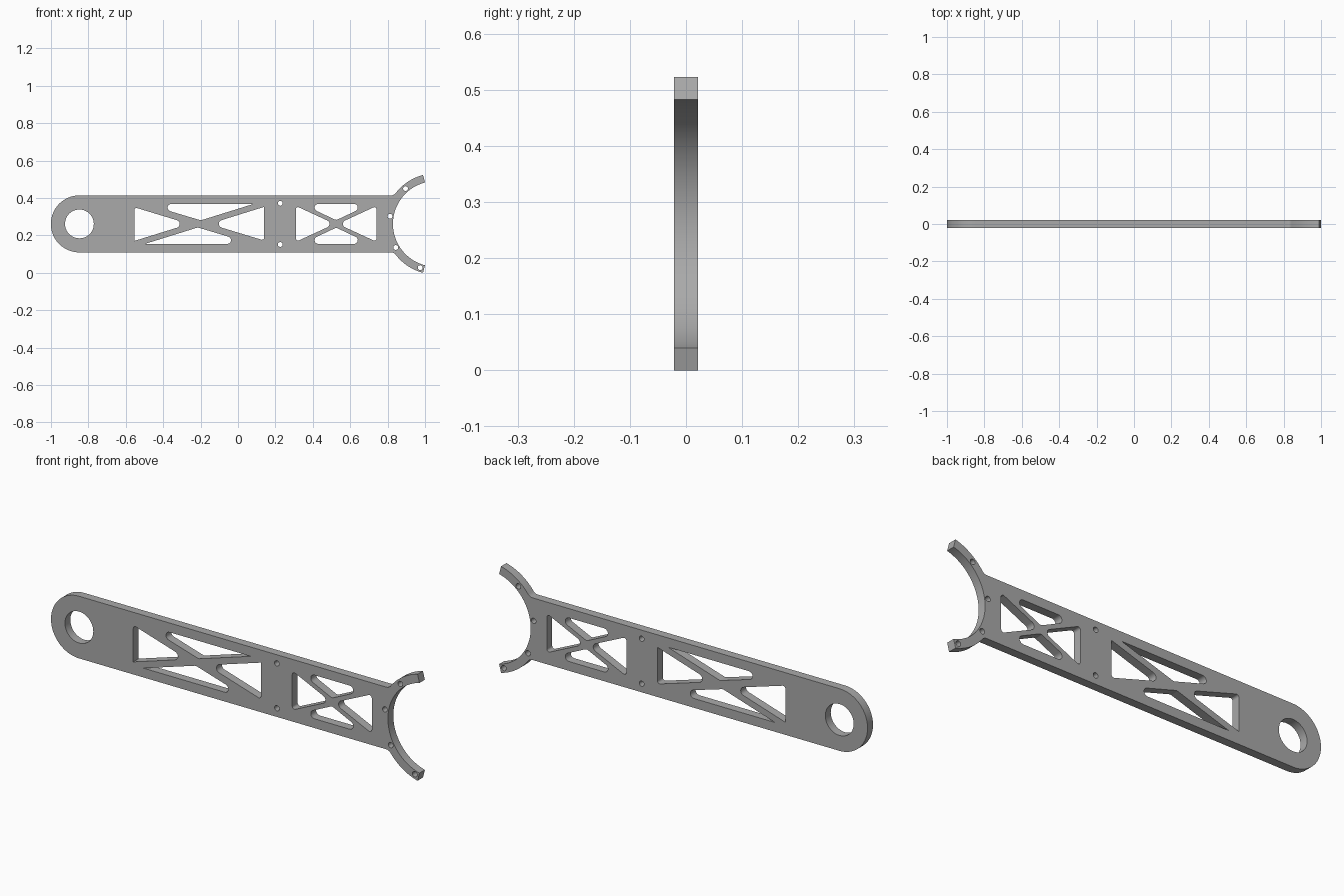
import bpy
from math import sin, cos, tan, pi, radians, asin, sqrt
from mathutils import Vector

if "Cube" in bpy.data.objects:
    bpy.data.objects.remove(bpy.data.objects["Cube"], do_unlink=True)

AXIS = 0.261          # height of the arm's centre line
HALF_THICK = 0.021
HALF_WIDTH = 0.1525
EYE_X = -0.848        # centre of the rounded end
CLAMP_X = 1.057       # centre of the open clamp arc
R_IN, R_OUT = 0.2285, 0.27
CLAMP_END = radians(104.5)


def arc(cx, cy, r, a0, a1, n):
    return [Vector((cx + r * cos(a0 + (a1 - a0) * i / n),
                    cy + r * sin(a0 + (a1 - a0) * i / n))) for i in range(n + 1)]


def circle(cx, cy, r, n):
    return arc(cx, cy, r, 0, 2 * pi, n)[:-1]


def rounded(corners, n=8):
    """Polygon from (x, y, fillet radius) corners."""
    pts = [Vector(c[:2]) for c in corners]
    out = []
    for i, p in enumerate(pts):
        r = corners[i][2]
        if r == 0:
            out.append(p)
            continue
        u = (pts[i - 1] - p).normalized()
        v = (pts[(i + 1) % len(pts)] - p).normalized()
        half = u.angle(v) / 2
        centre = p + (u + v).normalized() * (r / sin(half))
        start = p + u * (r / tan(half)) - centre
        end = p + v * (r / tan(half)) - centre
        total = start.angle_signed(end)     # clockwise positive
        for k in range(n + 1):
            a = -total * k / n
            out.append(centre + Vector((start.x * cos(a) - start.y * sin(a),
                                        start.x * sin(a) + start.y * cos(a))))
    return out


def turned(points, cx, sign):
    return [Vector((cx + sign * p.x, sign * p.y)) for p in points]


# Outer outline: upper half, then mirrored
fillet = 0.03
rise = HALF_WIDTH + fillet
reach = R_OUT + fillet
join = pi - asin(rise / reach)
fillet_x = CLAMP_X - sqrt(reach ** 2 - rise ** 2)
upper = arc(EYE_X, 0, HALF_WIDTH, pi, pi / 2, 24)
upper += arc(fillet_x, rise, fillet, -pi / 2, join - pi, 8)
upper += arc(CLAMP_X, 0, R_OUT, join, CLAMP_END, 16)[1:]
upper += arc(CLAMP_X, 0, R_IN, CLAMP_END, pi, 28)
lower = [Vector((p.x, -p.y)) for p in reversed(upper[1:-1])]
loops = [upper + lower]

# Large eye and small bolt holes
loops.append(circle(EYE_X, 0, 0.077, 48))
for z in (-0.11, 0.11):
    loops.append(circle(0.226, z, 0.013, 20))
for deg in (130.5, 170.5, 210.5, 250.5):
    a = radians(deg)
    loops.append(circle(CLAMP_X + 0.248 * cos(a), 0.248 * sin(a), 0.013, 20))

# Truss windows, each pair related by a half turn
long_side = rounded([(-0.347, 0.089, 0.012), (-0.347, -0.091, 0), (-0.054, 0, 0.021)])
long_top = rounded([(-0.286, 0.107, 0.02), (0.291, 0.107, 0), (0.008, 0.019, 0.02)])
short_side = rounded([(-0.216, 0.096, 0.012), (-0.216, -0.096, 0.012), (-0.008, 0, 0.02)])
short_top = rounded([(-0.185, 0.107, 0.02), (0.185, 0.107, 0.02), (0, 0.02, 0.02)])
for sign in (1, -1):
    for shape, cx in ((long_side, -0.207), (long_top, -0.207),
                      (short_side, 0.525), (short_top, 0.525)):
        loops.append(turned(shape, cx, sign))

# Filled, extruded plate
curve = bpy.data.curves.new("arm_plate", "CURVE")
curve.dimensions = "2D"
curve.fill_mode = "BOTH"
curve.extrude = HALF_THICK
for loop in loops:
    spline = curve.splines.new("POLY")
    spline.points.add(len(loop) - 1)
    for point, p in zip(spline.points, loop):
        point.co = (p.x, p.y, 0, 1)
    spline.use_cyclic_u = True
arm = bpy.data.objects.new("arm_plate", curve)
bpy.context.collection.objects.link(arm)
arm.rotation_euler = (pi / 2, 0, 0)
arm.location = (0, 0, AXIS)

bpy.ops.object.select_all(action="DESELECT")
arm.select_set(True)
bpy.context.view_layer.objects.active = arm
bpy.ops.object.convert(target="MESH")
arm = bpy.context.view_layer.objects.active
bpy.ops.object.transform_apply(location=True, rotation=True, scale=True)

# Weld the caps to the walls
bpy.ops.object.mode_set(mode="EDIT")
bpy.ops.mesh.select_all(action="SELECT")
bpy.ops.mesh.remove_doubles(threshold=0.0001)
bpy.ops.mesh.normals_make_consistent(inside=False)
bpy.ops.object.mode_set(mode="OBJECT")
bpy.ops.object.shade_smooth_by_angle(angle=radians(30))

# Single grey finish
grey = bpy.data.materials.new("plain_grey")
grey.use_nodes = True
colour = (0.4, 0.4, 0.4, 1)
grey.diffuse_color = colour
grey.node_tree.nodes["Principled BSDF"].inputs["Base Color"].default_value = colour
arm.data.materials.clear()
arm.data.materials.append(grey)
